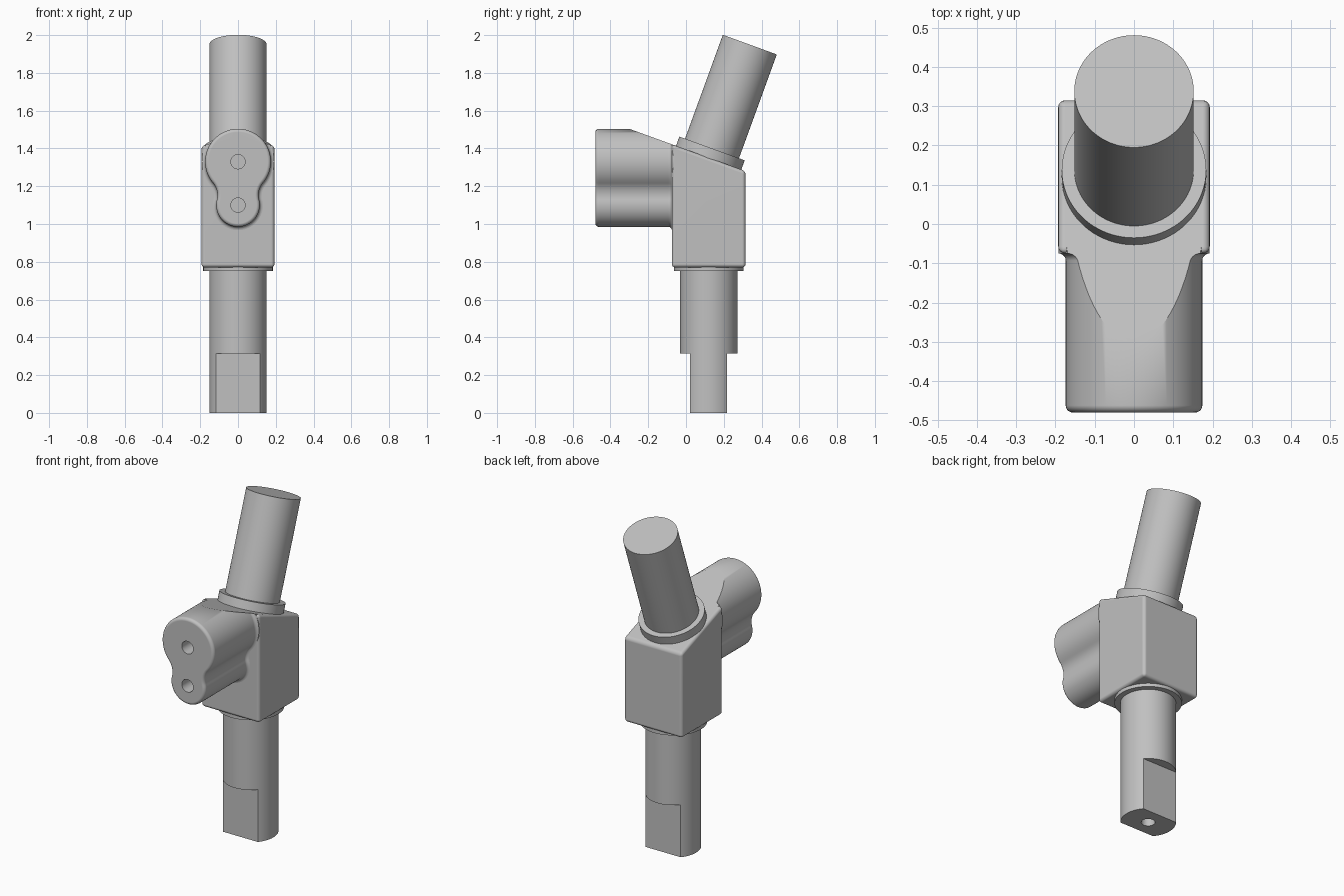
import bpy, bmesh
from math import radians, sin, cos, tan, pi, atan2, sqrt
from mathutils import Vector, Matrix

if "Cube" in bpy.data.objects:
    bpy.data.objects.remove(bpy.data.objects["Cube"], do_unlink=True)

AXIS_Y = 0.12                 # centre line of body and lower shaft
TILT = radians(20)            # backward lean of the upper shaft
TOP = Vector((0, AXIS_Y, 1.351))
UP = Vector((0, sin(TILT), cos(TILT)))
SHAFT_R, COLLAR_R = 0.152, 0.184
SEG = 96

grey = bpy.data.materials.new("plain grey")
grey.diffuse_color = (0.53, 0.53, 0.53, 1)
grey.use_nodes = True
grey.node_tree.nodes["Principled BSDF"].inputs["Base Color"].default_value = grey.diffuse_color


def finish(bm, name):
    bmesh.ops.recalc_face_normals(bm, faces=bm.faces)
    mesh = bpy.data.meshes.new(name)
    bm.to_mesh(mesh)
    bm.free()
    mesh.materials.append(grey)
    ob = bpy.data.objects.new(name, mesh)
    bpy.context.collection.objects.link(ob)
    return ob


def activate(ob):
    bpy.ops.object.select_all(action='DESELECT')
    ob.select_set(True)
    bpy.context.view_layer.objects.active = ob


def smooth(ob):
    activate(ob)
    bpy.ops.object.shade_smooth_by_angle(angle=radians(32))
    mod = ob.modifiers.new("flat face normals", 'WEIGHTED_NORMAL')
    mod.keep_sharp = True


def cylinder(name, radius, start, axis, length, segments=SEG):
    bm = bmesh.new()
    rot = axis.to_track_quat('Z', 'Y').to_matrix().to_4x4()
    mat = Matrix.Translation(start + axis * length / 2) @ rot
    bmesh.ops.create_cone(bm, cap_ends=True, segments=segments, radius1=radius,
                          radius2=radius, depth=length, matrix=mat)
    return finish(bm, name)


def box(name, lo, hi):
    bm = bmesh.new()
    size = Vector(hi) - Vector(lo)
    mat = Matrix.Translation((Vector(hi) + Vector(lo)) / 2) @ Matrix.Diagonal((*size, 1))
    bmesh.ops.create_cube(bm, size=1, matrix=mat)
    return finish(bm, name)


def cut(ob, cutter):
    activate(ob)
    mod = ob.modifiers.new("cut", 'BOOLEAN')
    mod.operation, mod.solver, mod.object = 'DIFFERENCE', 'EXACT', cutter
    bpy.ops.object.modifier_apply(modifier=mod.name)
    bpy.data.objects.remove(cutter, do_unlink=True)


def top_height(y):
    return TOP.z - tan(TILT) * (y - AXIS_Y)


# Lower shaft with two wrench flats and a centre hole
Z = Vector((0, 0, 1))
lower = cylinder("lower_shaft", SHAFT_R, Vector((0, AXIS_Y, 0)), Z, 0.78)
for side in (-1, 1):
    near, far = AXIS_Y + side * 0.098, AXIS_Y + side * 0.3
    cut(lower, box("flat_cutter", (-0.3, min(near, far), -0.1), (0.3, max(near, far), 0.315)))
cut(lower, cylinder("hole_cutter", 0.038, Vector((0, AXIS_Y, -0.1)), Z, 0.25, 32))
smooth(lower)
smooth(cylinder("lower_collar", COLLAR_R, Vector((0, AXIS_Y, 0.75)), Z, 0.03))

# Main body: block with a sloped top and rounded edges
body = box("body", (-0.193, -0.075, 0.77), (0.193, 0.315, 1.4))
for v in body.data.vertices:
    if v.co.z > 1:
        v.co.z = top_height(v.co.y)
bevel = body.modifiers.new("rounded edges", 'BEVEL')
bevel.width, bevel.segments = 0.018, 4
activate(body)
bpy.ops.object.modifier_apply(modifier=bevel.name)
smooth(body)

# Tilted upper shaft and its collar
smooth(cylinder("upper_collar", COLLAR_R, TOP - UP * 0.01, UP, 0.062))
smooth(cylinder("upper_shaft", SHAFT_R, TOP, UP, 0.637))

# Front lug: two joined round bosses, with the outline offset by d
BIG_Z, BIG_R, SMALL_Z, SMALL_R, WAIST_R = 1.33, 0.174, 1.1, 0.115, 0.1
gap = BIG_Z - SMALL_Z
a, b = BIG_R + WAIST_R, SMALL_R + WAIST_R
rise = (b * b - a * a + gap * gap) / (2 * gap)
waist = (sqrt(b * b - rise * rise), SMALL_Z + rise)
t_small = atan2(rise, waist[0])
t_big = atan2(rise - gap, waist[0])


def arc(cx, cz, r, t0, t1, n):
    return [(cx + r * cos(t0 + (t1 - t0) * i / n), cz + r * sin(t0 + (t1 - t0) * i / n))
            for i in range(n + 1)]


def outline(d):
    half = arc(0, SMALL_Z, SMALL_R + d, -pi / 2, t_small, 24)
    half += arc(*waist, WAIST_R - d, t_small + pi, t_big + pi, 14)[1:]
    half += arc(0, BIG_Z, BIG_R + d, t_big, pi / 2, 32)[1:]
    return half + [(-x, z) for x, z in half[-2:0:-1]]


FRONT, BACK, ROUND = -0.48, -0.075, 0.018
steps = [i * pi / 2 / 5 for i in range(6)]
rings = [(FRONT + ROUND * (1 - sin(t)), ROUND * (cos(t) - 1) ) for t in reversed(steps)]
rings = [(FRONT + ROUND * (1 - cos(t)), ROUND * (sin(t) - 1)) for t in steps]
rings += [(BACK - ROUND * (1 - sin(t)), ROUND * (1 - cos(t))) for t in steps]
rings.append((BACK + ROUND, ROUND))

bm = bmesh.new()
loops = [[bm.verts.new((x, y, z)) for x, z in outline(d)] for y, d in rings]
for r0, r1 in zip(loops, loops[1:]):
    for i in range(len(r0)):
        bm.faces.new((r0[i - 1], r0[i], r1[i], r1[i - 1]))
bm.faces.new(loops[0])
bm.faces.new(loops[-1])
bmesh.ops.bisect_plane(bm, geom=bm.verts[:] + bm.edges[:] + bm.faces[:], plane_co=TOP,
                       plane_no=UP, clear_outer=True)
bmesh.ops.holes_fill(bm, edges=[e for e in bm.edges if e.is_boundary], sides=0)
lug = finish(bm, "front_lug")
for z in (BIG_Z, SMALL_Z):
    cut(lug, cylinder("hole_cutter", 0.038, Vector((0, FRONT - 0.1, z)), Vector((0, 1, 0)), 0.25, 32))
smooth(lug)
